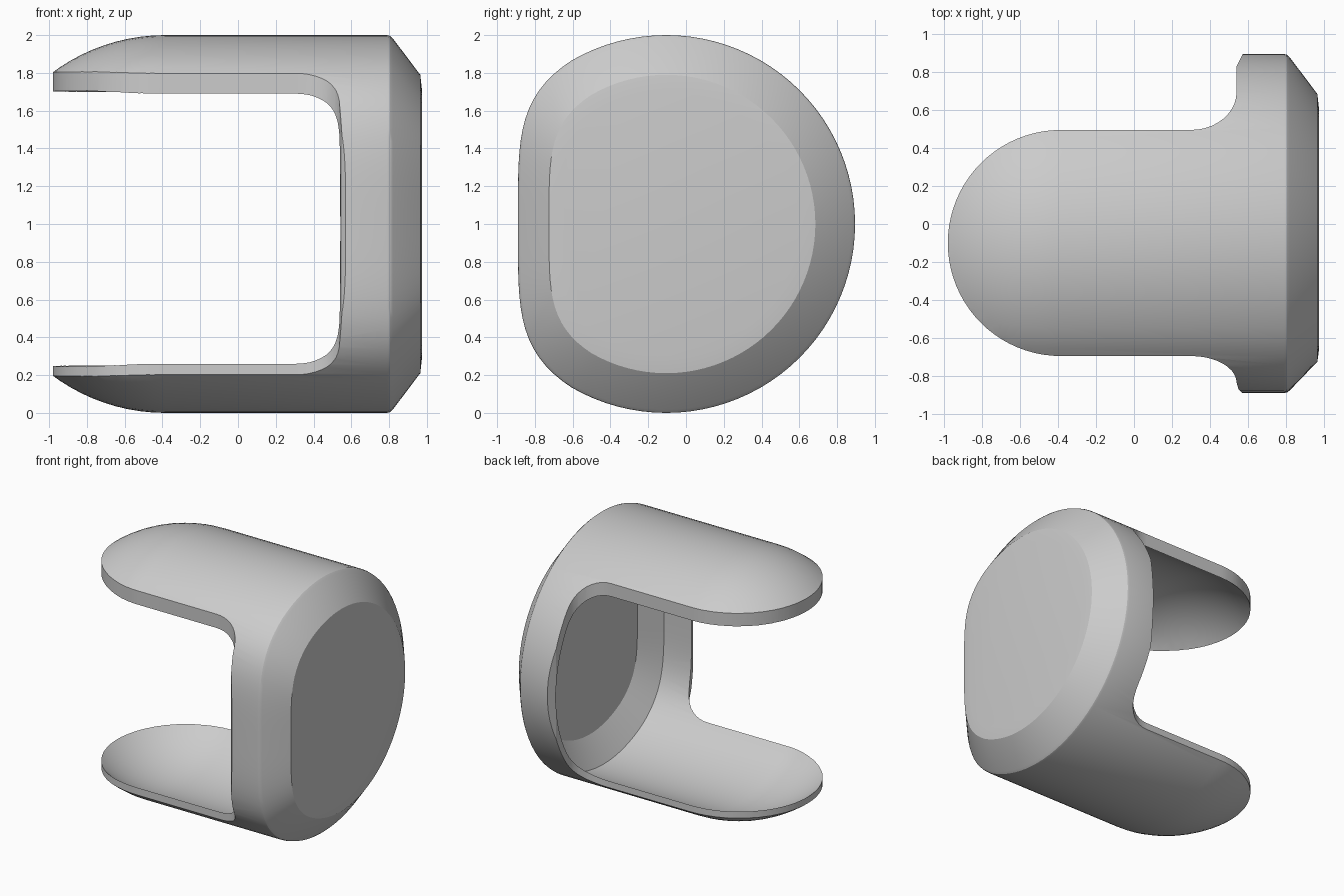
import bpy, bmesh
from math import sin, cos, pi, radians

cube = bpy.data.objects.get("Cube")
if cube:
    bpy.data.objects.remove(cube, do_unlink=True)

grey = bpy.data.materials.new("light_grey")
grey.use_nodes = True
colour = (0.6, 0.6, 0.6, 1)
grey.diffuse_color = colour
grey.node_tree.nodes["Principled BSDF"].inputs["Base Color"].default_value = colour

SIDES = 96
DOME_X, MID_Y = -0.385, -0.105


def section_point(t):
    """Unit circle with its front side flattened."""
    c, s = cos(t), sin(t)
    if c < -0.5:
        c = -0.5 - 0.285 * sin(pi * (-c - 0.5))
    return c, s


def make_object(name, bm):
    bmesh.ops.recalc_face_normals(bm, faces=bm.faces)
    mesh = bpy.data.meshes.new(name)
    bm.to_mesh(mesh)
    bm.free()
    mesh.materials.append(grey)
    obj = bpy.data.objects.new(name, mesh)
    bpy.context.collection.objects.link(obj)
    return obj


def domed_drum(name, radius, mid_z, end_rings):
    """Drum along x with a round dome at -x and stepped rings at +x."""
    steps = 24
    rings = []
    for i in range(1, steps + 1):
        a = pi / 2 * i / steps
        rings.append((DOME_X - radius * cos(a), radius * sin(a)))
    rings += end_rings
    bm = bmesh.new()
    loops = []
    for x, r in rings:
        loop = []
        for k in range(SIDES):
            y, z = section_point(2 * pi * k / SIDES)
            loop.append(bm.verts.new((x, MID_Y + r * y, mid_z + r * z)))
        loops.append(loop)
    for a, b in zip(loops, loops[1:]):
        for k in range(SIDES):
            n = (k + 1) % SIDES
            bm.faces.new((a[k], a[n], b[n], b[k]))
    bm.faces.new(loops[0])
    bm.faces.new(loops[-1])
    return make_object(name, bm)


def prism(name, outline, z0, z1):
    bm = bmesh.new()
    low = [bm.verts.new((x, y, z0)) for x, y in outline]
    high = [bm.verts.new((x, y, z1)) for x, y in outline]
    bm.faces.new(low)
    bm.faces.new(high)
    for i in range(len(low)):
        n = (i + 1) % len(low)
        bm.faces.new((low[i], low[n], high[n], high[i]))
    return make_object(name, bm)


def fillet(corner_y, depth, side):
    """Curve from the flap edge round to the rim of the cap."""
    pts = []
    for i in range(11):
        a = pi / 2 * i / 10
        pts.append((0.3 + 0.24 * sin(a), corner_y + side * depth * (1 - cos(a))))
    return pts


# Solid outside, hollow inside
shell = domed_drum("capped_shell", 1.0, 1.0,
                   [(0.79, 1.0), (0.805, 0.996), (0.82, 0.982), (0.965, 0.79), (0.975, 0.7)])
hollow = domed_drum("hollow_cutter", 0.94, 0.975,
                    [(0.78, 0.94), (0.9, 0.74)])

# Plan outline: rounded flaps joined to the cap
outline = []
for i in range(41):
    a = pi / 2 + pi * i / 40
    outline.append((DOME_X + 0.595 * cos(a), -0.1 + 0.595 * sin(a)))
outline += fillet(-0.695, 0.14, -1)
outline += [(0.55, -0.87), (0.57, -0.89), (0.57, -1.2), (1.2, -1.2), (1.2, 1.2),
            (0.57, 1.2), (0.57, 0.89), (0.54, 0.83)]
outline += reversed(fillet(0.495, 0.2, 1))
plan = prism("plan_cutter", outline, -0.2, 2.2)

bpy.context.view_layer.objects.active = shell
for cutter, mode in ((hollow, "DIFFERENCE"), (plan, "INTERSECT")):
    cutter.hide_render = True
    mod = shell.modifiers.new(cutter.name, "BOOLEAN")
    mod.object = cutter
    mod.operation = mode
    mod.solver = "EXACT"
    bpy.ops.object.modifier_apply(modifier=mod.name)
    bpy.data.objects.remove(cutter, do_unlink=True)

bpy.ops.object.select_all(action="DESELECT")
shell.select_set(True)
bpy.ops.object.shade_smooth_by_angle(angle=radians(25))
